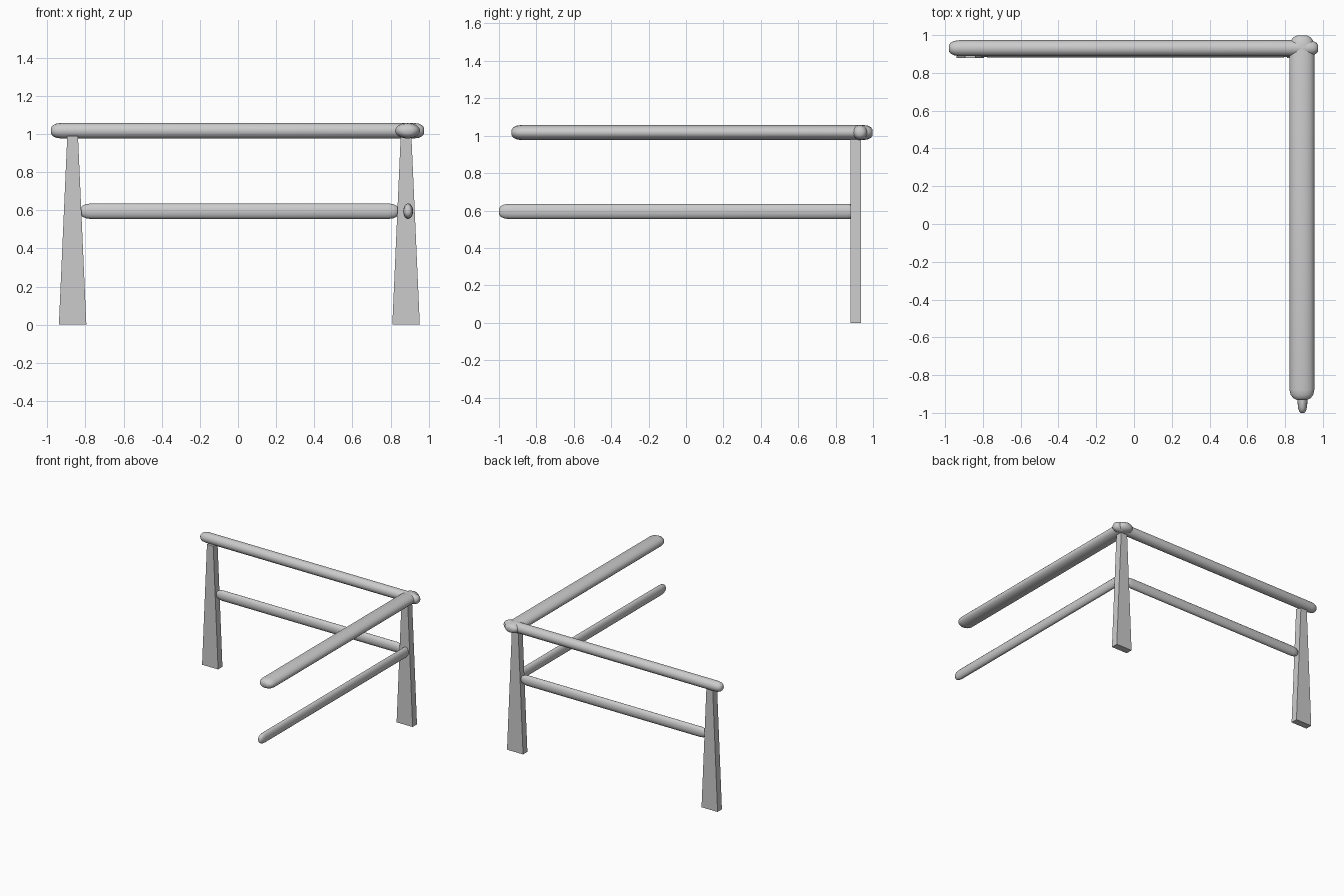
import bpy
import bmesh
import math
from mathutils import Vector

cube = bpy.data.objects.get("Cube")
if cube:
    bpy.data.objects.remove(cube, do_unlink=True)

grey = bpy.data.materials.new("plain grey")
grey.use_nodes = True
grey.diffuse_color = (0.6, 0.6, 0.6, 1)
grey.node_tree.nodes["Principled BSDF"].inputs["Base Color"].default_value = (0.6, 0.6, 0.6, 1)


def make_object(name, bm, smooth):
    bmesh.ops.recalc_face_normals(bm, faces=bm.faces)
    mesh = bpy.data.meshes.new(name)
    bm.to_mesh(mesh)
    bm.free()
    mesh.materials.append(grey)
    obj = bpy.data.objects.new(name, mesh)
    bpy.context.collection.objects.link(obj)
    for poly in mesh.polygons:
        poly.use_smooth = smooth
    return obj


def rail(name, start, end, side_radius, height_radius, cap=0.055, sides=16):
    """Horizontal oval bar with blunt rounded ends."""
    bm = bmesh.new()
    start, end = Vector(start), Vector(end)
    along = (end - start).normalized()
    across = Vector((-along.y, along.x, 0))
    length = (end - start).length
    # Distance in from the tip (in caps) and relative radius
    tip = [(0, 0.4), (0.18, 0.7), (0.5, 0.9), (1, 1)]
    stations = [(d * cap, r) for d, r in tip]
    stations += [(length - d * cap, r) for d, r in reversed(tip)]
    rings = []
    for distance, r in stations:
        ring = []
        for i in range(sides):
            a = math.tau * i / sides
            offset = across * side_radius * r * math.cos(a)
            offset.z = height_radius * r * math.sin(a)
            ring.append(bm.verts.new(start + along * distance + offset))
        rings.append(ring)
    for lower, upper in zip(rings, rings[1:]):
        for i in range(sides):
            j = (i + 1) % sides
            bm.faces.new((lower[i], lower[j], upper[j], upper[i]))
    bm.faces.new(rings[0])
    bm.faces.new(rings[-1])
    return make_object(name, bm, True)


def post(name, x):
    """Flat post, wide at the foot and narrow at the top."""
    bm = bmesh.new()
    bmesh.ops.create_cube(bm, size=1)
    for v in bm.verts:
        half_width = 0.028 if v.co.z > 0 else 0.072
        v.co.x = x + math.copysign(half_width, v.co.x)
        v.co.y = 0.908 + v.co.y * 0.056
        v.co.z = 0.99 if v.co.z > 0 else 0
    return make_object(name, bm, False)


# Posts
post("right_post", -0.867)
post("left_post", 0.881)

# Back rails
rail("back_top_rail", (-0.98, 0.931, 1.017), (0.975, 0.931, 1.017), 0.042, 0.041)
rail("back_lower_rail", (-0.825, 0.908, 0.595), (0.842, 0.908, 0.595), 0.026, 0.041)

# Side rails
rail("side_top_rail", (0.889, -0.932, 1.017), (0.889, 0.998, 1.017), 0.066, 0.041)
rail("side_lower_rail", (0.892, -1.0, 0.595), (0.892, 0.92, 0.595), 0.026, 0.041)
